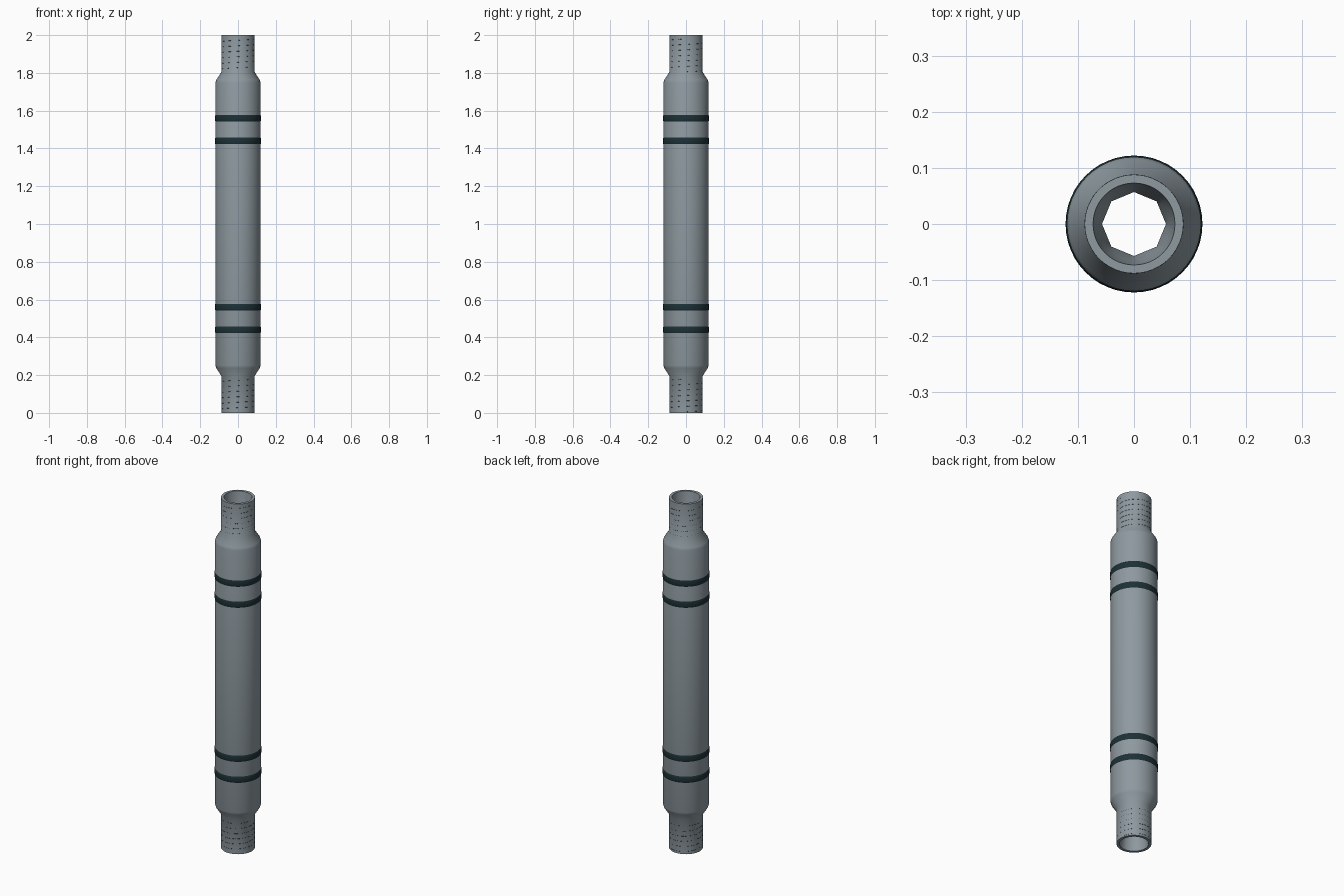
import bpy, bmesh, math

cube = bpy.data.objects.get("Cube")
if cube:
    bpy.data.objects.remove(cube, do_unlink=True)


def material(name, color):
    m = bpy.data.materials.new(name)
    m.use_nodes = True
    m.diffuse_color = (*color, 1)
    m.node_tree.nodes["Principled BSDF"].inputs["Base Color"].default_value = (*color, 1)
    return m


steel = material("grey steel", (0.27, 0.32, 0.35))
rubber = material("dark rubber", (0.012, 0.03, 0.037))


def finish(name, bm, mat):
    bmesh.ops.recalc_face_normals(bm, faces=bm.faces)
    mesh = bpy.data.meshes.new(name)
    bm.to_mesh(mesh)
    bm.free()
    mesh.materials.append(mat)
    obj = bpy.data.objects.new(name, mesh)
    bpy.context.collection.objects.link(obj)
    bpy.ops.object.select_all(action="DESELECT")
    obj.select_set(True)
    bpy.context.view_layer.objects.active = obj
    bpy.ops.object.shade_smooth_by_angle(angle=math.radians(35))
    return obj


def ring(bm, radius, z, steps, sides=0):
    """Circle of vertices; with sides set, the points lie on a polygon."""
    verts = []
    for i in range(steps):
        a = math.tau * i / steps
        r = radius
        if sides:
            half = math.pi / sides
            r *= math.cos(half) / math.cos(a % (2 * half) - half)
        verts.append(bm.verts.new((r * math.cos(a), r * math.sin(a), z)))
    return verts


def bridge(bm, rings):
    """Closed skin through a cycle of rings."""
    for a, b in zip(rings, rings[1:] + rings[:1]):
        n = len(a)
        for i in range(n):
            j = (i + 1) % n
            bm.faces.new((a[i], a[j], b[j], b[i]))


# Hollow rod: lower half of the profile, mirrored about mid height
NECK, BODY = 0.088, 0.1195
lower = [(0.057, 0.12, 8), (0.064, 0.08, 0), (0.073, 0, 0), (NECK, 0, 0),
         (NECK, 0.195, 0), (0.115, 0.237, 0), (BODY, 0.252, 0)]
profile = lower + [(r, 2 - z, s) for r, z, s in reversed(lower)]
bm = bmesh.new()
bridge(bm, [ring(bm, r, z, 48, s) for r, z, s in profile])
finish("hollow_rod", bm, steel)

# Four sealing rings with rounded edges
for name, z in (("lower_outer", 0.44), ("lower_inner", 0.56),
                ("upper_inner", 1.44), ("upper_outer", 1.56)):
    bm = bmesh.new()
    rings = []
    for k in range(16):
        a = math.tau * k / 16
        c, s = math.cos(a), math.sin(a)
        rings.append(ring(bm, 0.115 + 0.007 * math.copysign(abs(c) ** 0.6, c),
                          z + 0.02 * math.copysign(abs(s) ** 0.8, s), 48))
    bridge(bm, rings)
    finish(name + "_seal", bm, rubber)


# Fine helical thread lines, barely standing out of the necks
def thread(name, z0, turns=6, pitch=0.029, steps=48):
    bm = bmesh.new()
    last = None
    for i in range(turns * steps + 1):
        a = math.tau * i / steps + math.pi / steps
        z = z0 + pitch * i / steps
        section = []
        for dr, dz in ((-0.002, -0.0025), (0.0003, 0), (-0.002, 0.0025)):
            r = NECK + dr
            section.append(bm.verts.new((r * math.cos(a), r * math.sin(a), z + dz)))
        if last:
            for k in range(3):
                n = (k + 1) % 3
                bm.faces.new((last[k], last[n], section[n], section[k]))
        else:
            bm.faces.new(section)
        last = section
    bm.faces.new(last[::-1])
    finish(name, bm, rubber)


thread("lower_thread", 0.006)
thread("upper_thread", 1.806)
